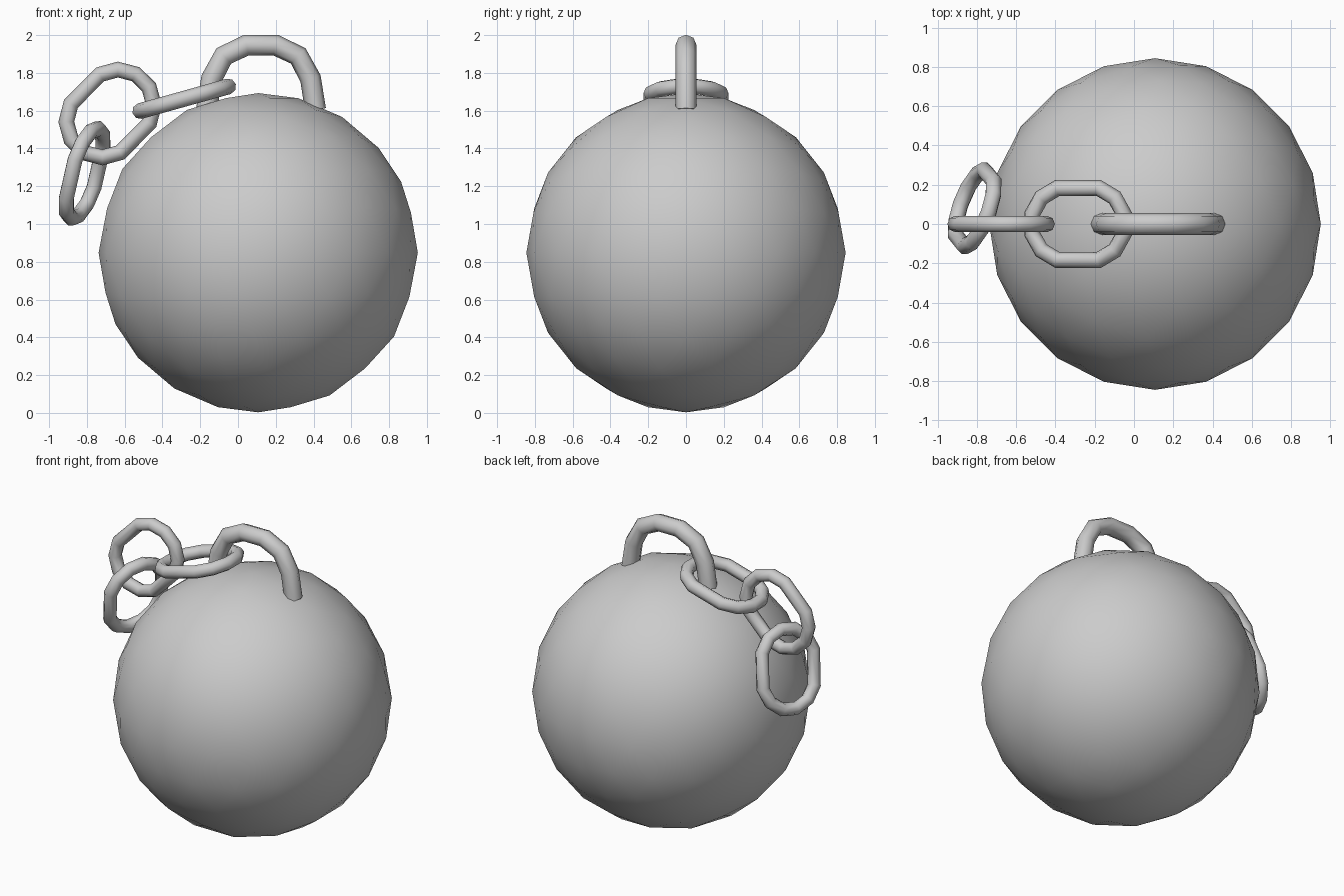
import bpy
import math
from mathutils import Vector, Matrix

if "Cube" in bpy.data.objects:
    bpy.data.objects.remove(bpy.data.objects["Cube"])


def smooth(obj):
    for p in obj.data.polygons:
        p.use_smooth = True


def chain_link(name, centre, long_axis, side_axis, ring=0.19, tube=0.042, stretch=0.06):
    """Twelve-sided ring pulled apart along its long axis."""
    bpy.ops.mesh.primitive_torus_add(major_segments=12, minor_segments=8,
                                     major_radius=ring, minor_radius=tube)
    obj = bpy.context.object
    obj.name = name
    obj.data.transform(Matrix.Rotation(math.radians(15), 4, 'Z'))
    for v in obj.data.vertices:
        v.co.x += math.copysign(stretch, v.co.x)
    u = Vector(long_axis).normalized()
    s = Vector(side_axis)
    s = (s - u * s.dot(u)).normalized()
    rot = Matrix((u, s, u.cross(s))).transposed().to_4x4()
    obj.data.transform(Matrix.Translation(centre) @ rot)
    smooth(obj)
    return obj


# Heavy ball
bpy.ops.mesh.primitive_ico_sphere_add(subdivisions=3, radius=0.845, location=(0.107, 0, 0.848))
ball = bpy.context.object
ball.name = "iron_ball"
smooth(ball)

# Shackle arch on top of the ball
half = [(0.288, 1.605), (0.262, 1.77), (0.197, 1.89), (0.077, 1.947)]
path = [(-x, z) for x, z in half] + [(x, z) for x, z in reversed(half)]
curve = bpy.data.curves.new("shackle", 'CURVE')
curve.dimensions = '3D'
curve.bevel_depth = 0.056
curve.bevel_resolution = 2
curve.use_fill_caps = True
spline = curve.splines.new('POLY')
spline.points.add(len(path) - 1)
for pt, (x, z) in zip(spline.points, path):
    pt.co = (x + 0.122, 0, z, 1)
shackle = bpy.data.objects.new("shackle", curve)
bpy.context.collection.objects.link(shackle)
bpy.ops.object.select_all(action='DESELECT')
shackle.select_set(True)
bpy.context.view_layer.objects.active = shackle
bpy.ops.object.convert(target='MESH')
bpy.ops.object.shade_smooth_by_angle(angle=math.radians(50))

# Three interlocked chain links
chain_link("chain_link_inner", (-0.285, 0, 1.663), (0.966, 0, 0.27), (0, 1, 0))
chain_link("chain_link_middle", (-0.677, 0, 1.585), (0.70, 0, 0.71), (-0.71, 0, 0.70))
chain_link("chain_link_outer", (-0.812, 0.08, 1.268), (0.12, -0.15, 0.53), (0.4, 0.9, 0.16))
